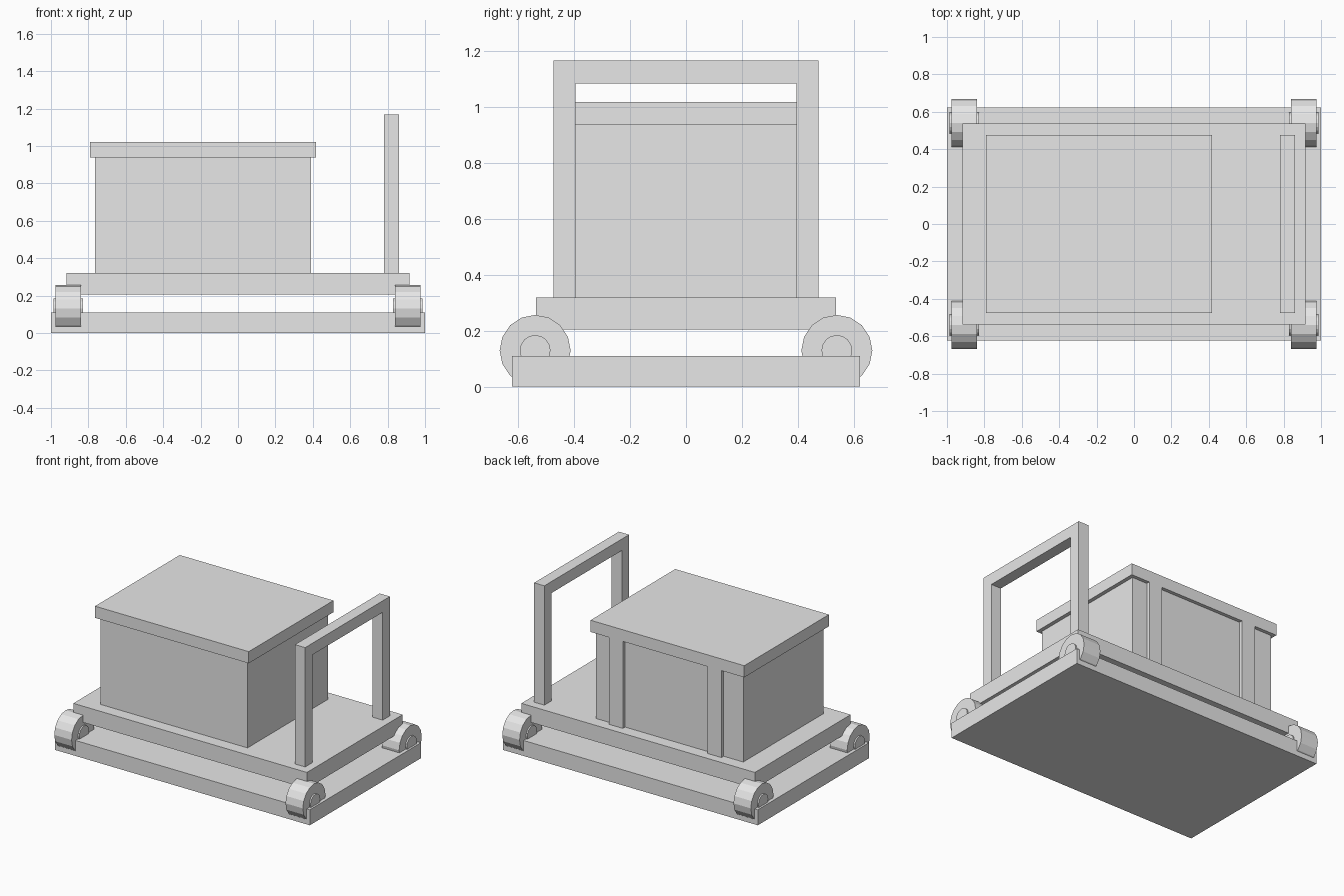
import bpy
from math import radians

cube = bpy.data.objects.get("Cube")
if cube:
    bpy.data.objects.remove(cube, do_unlink=True)

grey = bpy.data.materials.new("plain_grey")
grey.use_nodes = True
colour = (0.8, 0.8, 0.8, 1)
grey.diffuse_color = colour
grey.node_tree.nodes["Principled BSDF"].inputs["Base Color"].default_value = colour


def finish(name):
    obj = bpy.context.object
    obj.name = name
    bpy.ops.object.transform_apply(location=False, rotation=True, scale=True)
    obj.data.materials.append(grey)
    return obj


def box(name, x, y, z):
    """Box from its (low, high) extents on each axis."""
    spans = (x, y, z)
    bpy.ops.mesh.primitive_cube_add(size=1, location=[(a + b) / 2 for a, b in spans])
    bpy.context.object.scale = [b - a for a, b in spans]
    return finish(name)


def disc(name, x, y, z, radius, width):
    """Faceted cylinder lying along x."""
    bpy.ops.mesh.primitive_cylinder_add(vertices=16, radius=radius, depth=width,
                                        location=(x, y, z), rotation=(0, radians(90), 0))
    return finish(name)


# Base slab and raised deck
box("base_slab", (-1, 1), (-0.623, 0.623), (0, 0.11))
deck_top = 0.32
box("deck", (-0.917, 0.917), (-0.537, 0.537), (0.205, deck_top))

# Four wheels with hubs showing on both faces
for sx, side in ((1, "left"), (-1, "right")):
    for sy, end in ((-1, "front"), (1, "back")):
        disc(f"wheel_{end}_{side}", sx * 0.908, sy * 0.54, 0.13, 0.127, 0.136)
        disc(f"hub_{end}_{side}", sx * 0.908, sy * 0.54, 0.13, 0.055, 0.156)

# Crate, lid and the two straps on its back
lid_base = 0.937
box("crate", (-0.765, 0.39), (-0.45, 0.45), (deck_top, lid_base))
box("crate_lid", (-0.79, 0.417), (-0.475, 0.475), (lid_base, 1.02))
for name, x in (("left", 0.217), ("right", -0.557)):
    box(f"crate_strap_{name}", (x - 0.054, x + 0.054), (0.44, 0.475), (deck_top, lid_base))

# Push handle: two posts and a top bar
handle_x = (0.78, 0.86)
for name, y in (("front", (-0.475, -0.395)), ("back", (0.395, 0.475))):
    box(f"handle_post_{name}", handle_x, y, (deck_top, 1.085))
box("handle_bar", handle_x, (-0.475, 0.475), (1.085, 1.167))
